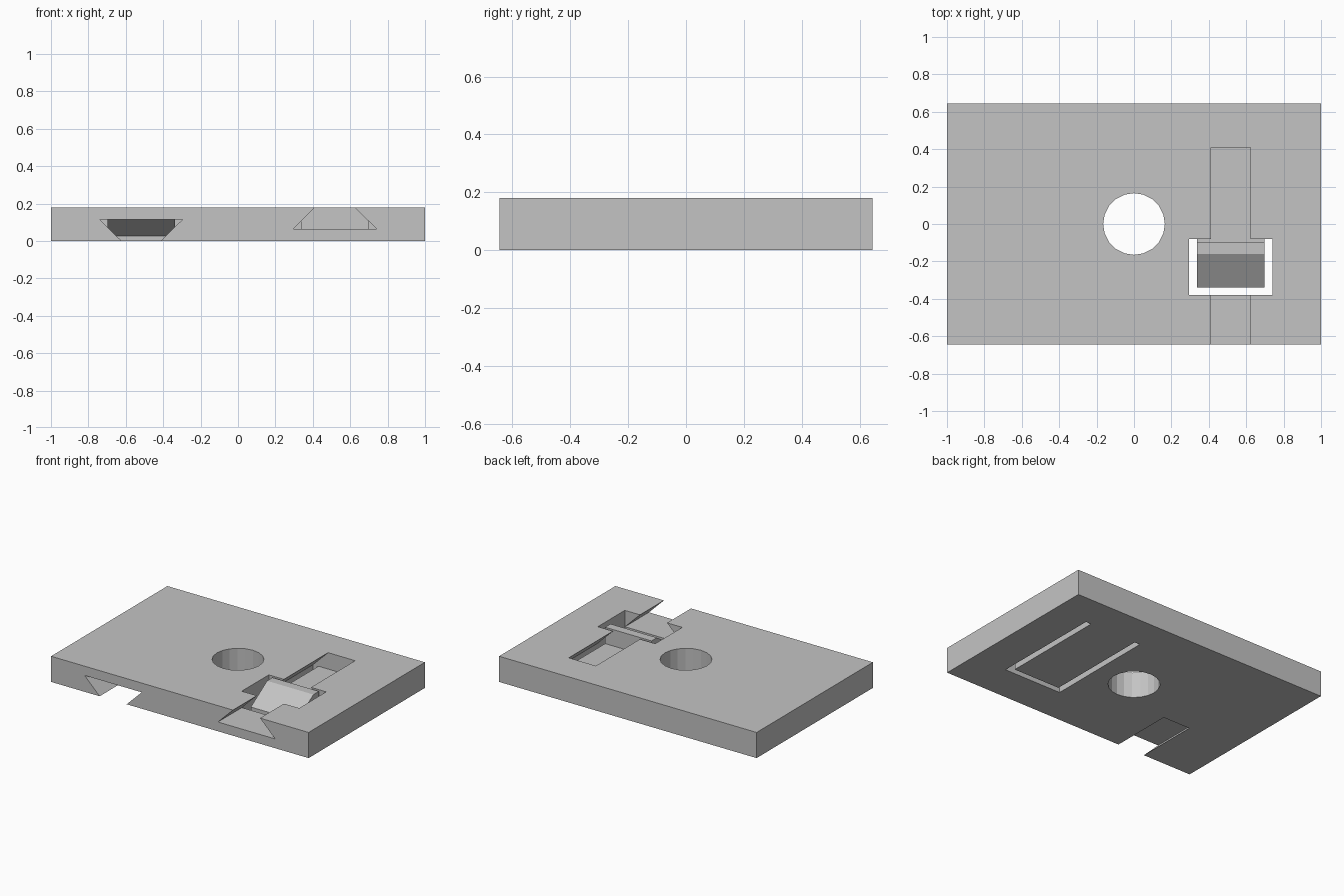
import bpy, bmesh, math
from mathutils import Matrix, Vector

if "Cube" in bpy.data.objects:
    bpy.data.objects.remove(bpy.data.objects["Cube"], do_unlink=True)

T = 0.18                   # plate thickness
FLOOR = 0.065              # groove floor height
CX = 0.518                 # groove centre line
NARROW, WIDE, TONGUE = 0.105, 0.222, 0.18
BACK = 0.41                # closed end of the grooves
SLOPE = (WIDE - NARROW) / (T - FLOOR)

grey = bpy.data.materials.new("light grey")
grey.use_nodes = True
grey.diffuse_color = (0.55, 0.55, 0.55, 1)
grey.node_tree.nodes["Principled BSDF"].inputs["Base Color"].default_value = (0.55, 0.55, 0.55, 1)

# Turns a right-hand part over to make the left-hand one
FLIP = Matrix.Translation((0, 0, T)) @ Matrix.Rotation(math.pi, 4, 'Y')


def prism(name, points, sweep, matrix=Matrix()):
    """Extrude a closed outline of 3D points along the sweep vector."""
    bm = bmesh.new()
    face = bm.faces.new([bm.verts.new(p) for p in points])
    new = bmesh.ops.extrude_face_region(bm, geom=[face])["geom"]
    bmesh.ops.translate(bm, vec=Vector(sweep),
                        verts=[v for v in new if isinstance(v, bmesh.types.BMVert)])
    bm.transform(matrix)
    bmesh.ops.recalc_face_normals(bm, faces=bm.faces)
    mesh = bpy.data.meshes.new(name)
    bm.to_mesh(mesh)
    bm.free()
    mesh.materials.append(grey)
    ob = bpy.data.objects.new(name, mesh)
    bpy.context.collection.objects.link(ob)
    return ob


def along_y(name, profile, y0, y1, matrix):
    """Extrude an (x, z) profile, centred on the groove, from y0 to y1."""
    return prism(name, [(CX + x, y0, z) for x, z in profile], (0, y1 - y0, 0), matrix)


def cut(target, cutter):
    mod = target.modifiers.new(cutter.name, 'BOOLEAN')
    mod.operation, mod.solver, mod.object = 'DIFFERENCE', 'EXACT', cutter
    cutter.hide_render = True
    cutter.hide_set(True)
    cutter.display_type = 'WIRE'
    cutters.append(cutter)


cutters = []

# Base plate
plate = prism("base_plate", [(-1, -0.645, 0), (1, -0.645, 0), (1, 0.645, 0), (-1, 0.645, 0)], (0, 0, T))

# Centre hole
steps = [math.tau * i / 20 for i in range(20)]
cut(plate, prism("hole_cutter", [(0.165 * math.cos(a), 0.165 * math.sin(a), -0.1) for a in steps], (0, 0, 0.4)))

top = T + 0.05
lip = NARROW - 0.05 * SLOPE
dovetail = [(-lip, top), (-WIDE, FLOOR), (WIDE, FLOOR), (lip, top)]
pocket = [(-lip, top), (-WIDE, FLOOR), (-WIDE, -0.1), (WIDE, -0.1), (WIDE, FLOOR), (lip, top)]
w = WIDE + 0.001
window = [(-w, -0.1), (w, -0.1), (w, 0.3), (-w, 0.3)]

# Sprung tongue with a ramped catch, as a (y, z) side profile
tongue = [(-0.34, 0), (-0.34, FLOOR), (-0.16, T), (-0.10, T), (-0.10, FLOOR), (BACK, FLOOR), (BACK, 0)]

for side, matrix in (("left", Matrix()), ("right", FLIP)):
    cut(plate, along_y(side + "_window_cutter", window, -0.38, -0.08, matrix))
    cut(plate, along_y(side + "_groove_cutter", dovetail, -0.75, -0.2, matrix))
    cut(plate, along_y(side + "_pocket_cutter", pocket, -0.2, BACK, matrix))
    prism(side + "_catch_tongue", [(CX - TONGUE, y, z) for y, z in tongue], (2 * TONGUE, 0, 0), matrix)

# Apply the cuts and drop the helpers
bpy.context.view_layer.update()
graph = bpy.context.evaluated_depsgraph_get()
solid = bpy.data.meshes.new_from_object(plate.evaluated_get(graph))
plate.modifiers.clear()
plate.data = solid
for cutter in cutters:
    bpy.data.objects.remove(cutter, do_unlink=True)
